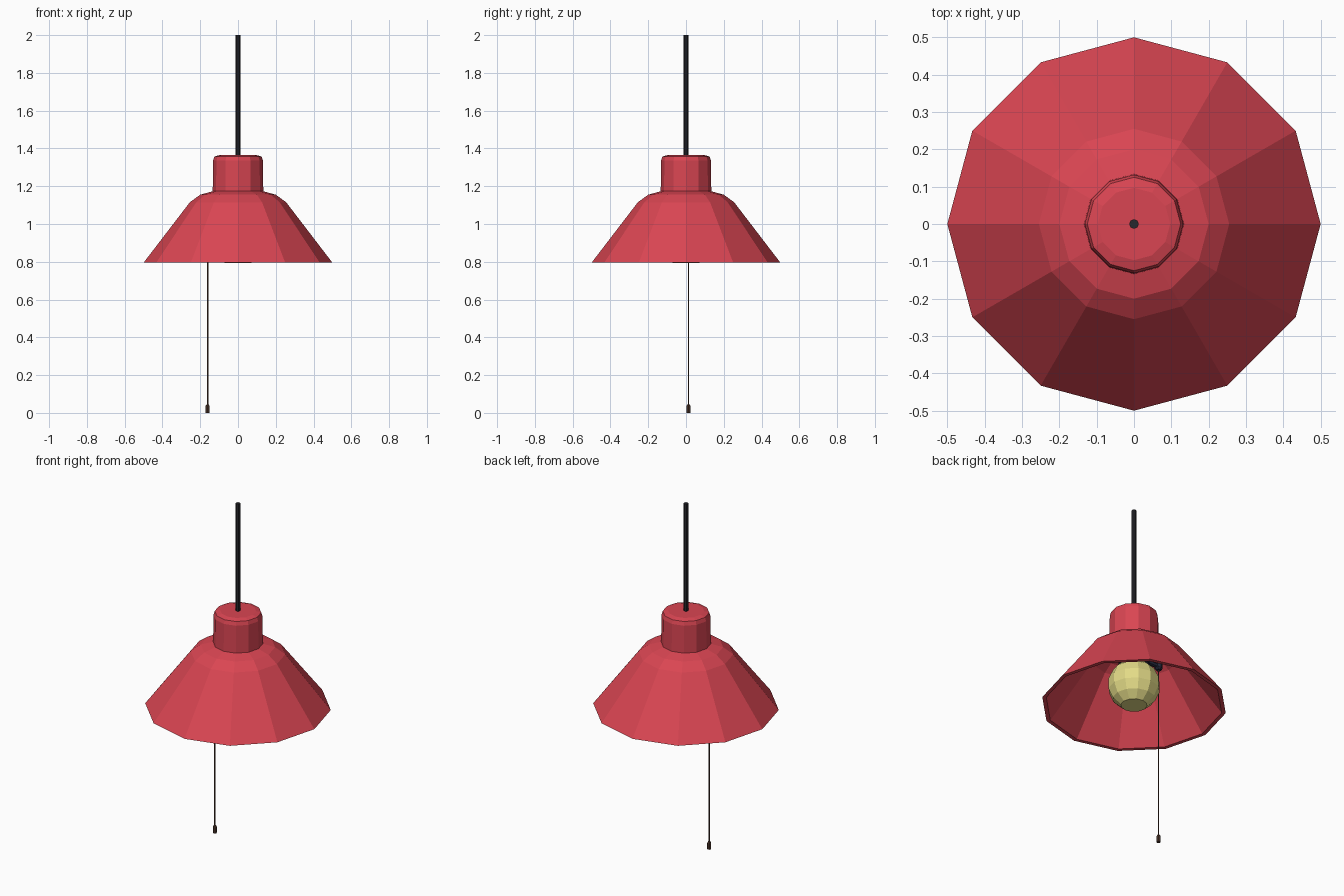
import bpy, bmesh, math

if "Cube" in bpy.data.objects:
    bpy.data.objects.remove(bpy.data.objects["Cube"])


def material(name, r, g, b):
    m = bpy.data.materials.new(name)
    m.diffuse_color = (r, g, b, 1)
    m.use_nodes = True
    m.node_tree.nodes["Principled BSDF"].inputs["Base Color"].default_value = m.diffuse_color
    return m


RED = material("red_enamel", 0.70, 0.06, 0.085)
BLACK = material("black_rubber", 0.02, 0.02, 0.025)
NAVY = material("dark_socket", 0.02, 0.025, 0.05)
YELLOW = material("warm_glass", 0.76, 0.70, 0.24)
BROWN = material("brown_pull", 0.09, 0.045, 0.03)


def lathe(name, profile, sides, mat, x=0, y=0, closed=False):
    """Spin (radius, z) points, listed bottom to top on the outside, around z."""
    bm = bmesh.new()
    rings = []
    for r, z in profile:
        ring = []
        for i in range(sides):
            a = math.tau * i / sides
            ring.append(bm.verts.new((x + r * math.cos(a), y + r * math.sin(a), z)))
        rings.append(ring)
    pairs = list(zip(rings, rings[1:]))
    if closed:
        pairs.append((rings[-1], rings[0]))
    else:
        bm.faces.new(rings[0])
        bm.faces.new(rings[-1])
    for lo, hi in pairs:
        for i in range(sides):
            j = (i + 1) % sides
            bm.faces.new((lo[i], lo[j], hi[j], hi[i]))
    bmesh.ops.recalc_face_normals(bm, faces=bm.faces)
    mesh = bpy.data.meshes.new(name)
    bm.to_mesh(mesh)
    bm.free()
    mesh.materials.append(mat)
    ob = bpy.data.objects.new(name, mesh)
    bpy.context.collection.objects.link(ob)
    return ob


# Hollow faceted shade: outside going up, inside coming back down
lathe("shade", [(0.50, 0.795), (0.255, 1.115), (0.20, 1.155), (0.125, 1.176),
                (0.08, 1.176), (0.08, 1.158), (0.12, 1.158), (0.193, 1.138),
                (0.243, 1.102), (0.478, 0.795)], 12, RED, closed=True)

# Cap with softened top edge
lathe("cap", [(0.134, 1.17), (0.132, 1.335), (0.125, 1.357), (0.097, 1.365)], 12, RED)

# Hanging cord
lathe("hanging_cord", [(0.013, 1.355), (0.013, 2.0)], 8, BLACK)

# Socket and bulb
lathe("socket", [(0.075, 1.03), (0.085, 1.04), (0.085, 1.172)], 12, NAVY)
c, r = 0.917, 0.142
steps = [c_deg for c_deg in (-60, -36, -12, 12, 36, 58)]
bulb = [(r * math.cos(math.radians(d)), c + r * math.sin(math.radians(d))) for d in steps]
lathe("bulb", bulb + [(0.065, 1.06)], 12, YELLOW)

# Pull switch: arm from the socket and a small housing
PX, PY = -0.161, 0.013
arm = lathe("switch_arm", [(0.015, -0.05), (0.015, 0.05)], 8, NAVY)
arm.location = (-0.115, PY, 1.09)
arm.rotation_euler = (0, math.pi / 2, 0)
lathe("switch_housing", [(0.014, 1.065), (0.022, 1.075), (0.022, 1.11)], 8, NAVY, PX, PY)

# Pull string with its end weight
lathe("pull_string", [(0.0035, 0.04), (0.0035, 1.07)], 6, BROWN, PX, PY)
lathe("pull_weight", [(0.011, 0.0), (0.011, 0.036), (0.006, 0.045)], 8, BROWN, PX, PY)
